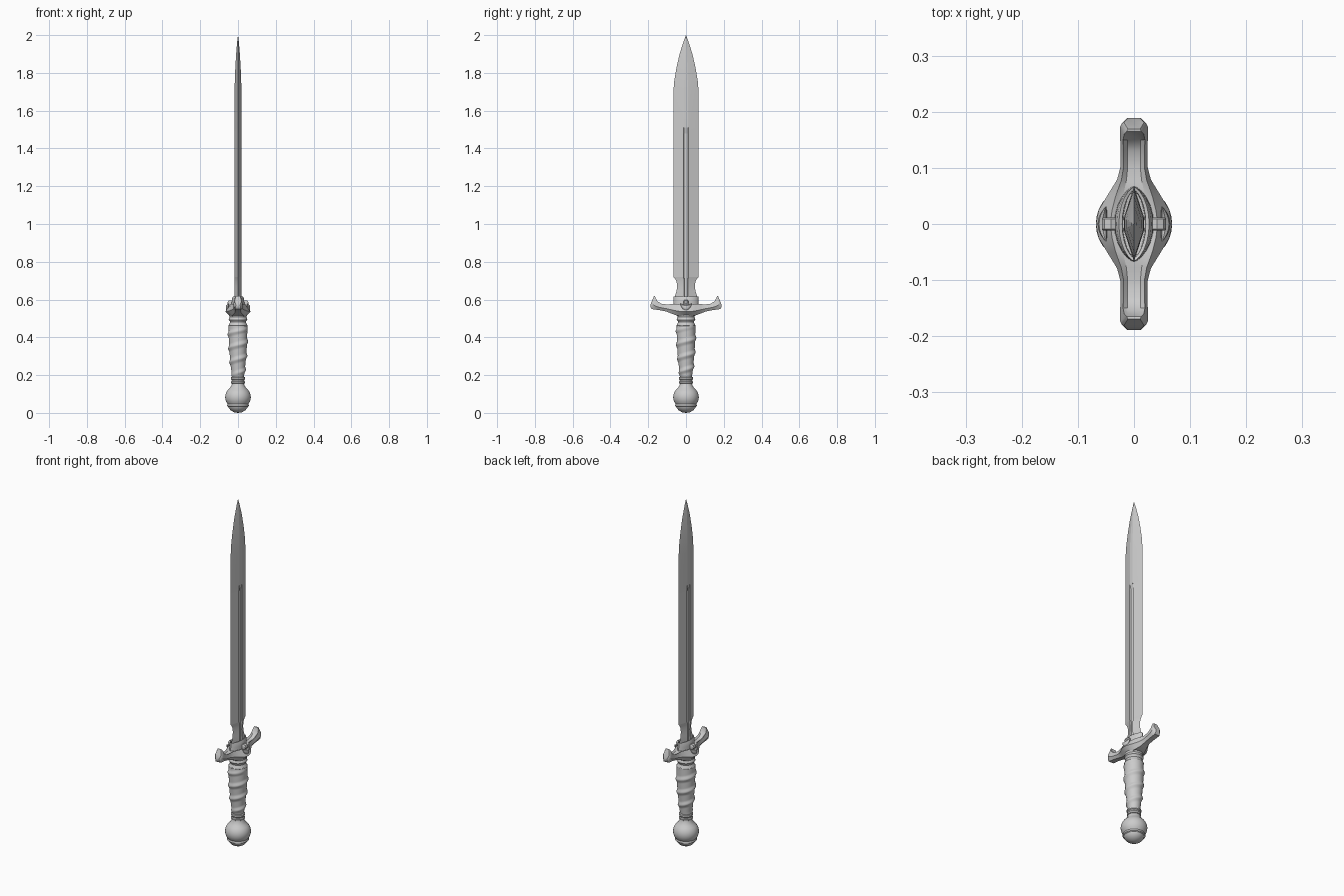
import bpy, bmesh
from math import sin, cos, pi, radians

cube = bpy.data.objects.get("Cube")
if cube:
    bpy.data.objects.remove(cube)

steel = bpy.data.materials.new("light_grey_steel")
steel.use_nodes = True
GREY = (0.6, 0.6, 0.6, 1)
steel.diffuse_color = GREY
steel.node_tree.nodes["Principled BSDF"].inputs["Base Color"].default_value = GREY


def loft(name, rings, angle=35, closed=False):
    """Skin a list of equally long point rings; cap the ends unless closed."""
    bm = bmesh.new()
    rows = [[bm.verts.new(p) for p in ring] for ring in rings]
    n = len(rows[0])
    pairs = list(zip(rows, rows[1:]))
    if closed:
        pairs.append((rows[-1], rows[0]))
    else:
        bm.faces.new(rows[0])
        bm.faces.new(rows[-1])
    for a, b in pairs:
        for i in range(n):
            j = (i + 1) % n
            bm.faces.new((a[i], a[j], b[j], b[i]))
    bmesh.ops.remove_doubles(bm, verts=bm.verts, dist=0.00001)
    bmesh.ops.recalc_face_normals(bm, faces=bm.faces)
    mesh = bpy.data.meshes.new(name)
    bm.to_mesh(mesh)
    bm.free()
    obj = bpy.data.objects.new(name, mesh)
    bpy.context.collection.objects.link(obj)
    mesh.materials.append(steel)
    bpy.ops.object.select_all(action='DESELECT')
    bpy.context.view_layer.objects.active = obj
    obj.select_set(True)
    bpy.ops.object.shade_smooth_by_angle(angle=radians(angle))
    return obj


def circle(r, z, n=32):
    return [(r * cos(2 * pi * i / n), r * sin(2 * pi * i / n), z) for i in range(n)]


def lathe(name, profile):
    return loft(name, [circle(r, z) for r, z in profile])


# Blade: z, half width, half thickness, fuller depth
blade = [(0.55, .058, .018, .007), (0.62, .058, .018, .007), (0.645, .05, .018, .007),
         (0.67, .047, .018, .007), (0.695, .05, .018, .007), (0.71, .058, .018, .007),
         (0.72, .067, .018, .007), (1.48, .067, .018, .007), (1.51, .067, .018, 0),
         (1.7, .067, .018, 0), (1.76, .062, .017, 0), (1.83, .05, .014, 0),
         (1.9, .034, .01, 0), (1.96, .015, .005, 0), (2.0, .0003, .0003, 0)]


def blade_ring(z, w, t, d):
    f, g = w * 0.2, w * 0.15
    half = [(t * .96, -f), (t - d, -g), (t - d * .8 if d else t, 0), (t - d, g), (t * .96, f)]
    return ([(0, -w, z)] + [(x, y, z) for x, y in half] + [(0, w, z)]
            + [(-x, y, z) for x, y in reversed(half)])


loft("blade", [blade_ring(*s) for s in blade], 8)

# Pommel, neck rings and the collar above the grip
pommel = [(.001, 0), (.02, .003), (.038, .013), (.05, .027), (.052, .033), (.058, .037)]
pommel += [(.068 * cos(a), .083 + .062 * sin(a)) for a in [radians(d) for d in range(-35, 61, 12)]]
pommel += [(.034, .146), (.032, .155)]
lathe("pommel", pommel)
lathe("neck_ring", [(.03, .153), (.036, .157), (.037, .165), (.033, .17),
                    (.034, .176), (.038, .18), (.037, .188), (.03, .192)])
lathe("grip_collar", [(.046, .455), (.05, .462), (.045, .472), (.042, .48), (.044, .487),
                      (.049, .493), (.048, .502), (.044, .507), (.047, .515), (.046, .54)])


# Grip with a spiral ridge
def grip_ring(z, n=32):
    k = (z - .185) / .28
    base = .031 + .018 * sin(min(k * 1.15, 1) * pi / 2)
    fade = min(1, k * 8, (1 - k) * 8)
    pts = []
    for i in range(n):
        phase = ((z - .19) / .075 - i / n) % 1
        r = base + .007 * fade * max(0, 1 - abs(phase - .5) / .24)
        a = 2 * pi * i / n
        pts.append((r * cos(a), r * sin(a), z))
    return pts


loft("grip", [grip_ring(.185 + .28 * i / 56) for i in range(57)], 40)

# Crossguard: bottom y, bottom z, top y, top z, half width, rim ratio, trough depth
arm = [(0, .512, 0, .572, .068, .62, .004), (.025, .512, .025, .573, .063, .62, .005),
       (.05, .516, .05, .576, .048, .68, .006), (.08, .527, .078, .576, .03, .75, .008),
       (.105, .537, .1, .574, .024, .78, .009), (.14, .544, .13, .578, .024, .78, .009),
       (.165, .547, .15, .59, .025, .78, .008), (.182, .55, .16, .606, .025, .7, .005),
       (.188, .56, .165, .62, .022, .6, .001), (.189, .572, .169, .62, .018, .6, 0)]


def arm_ring(side, yb, zb, yt, zt, w, rim, d):
    ym, zm = yb + (yt - yb) * .4, zb + (zt - zb) * .4
    half = [(w * .6, yb, zb), (w, ym, zm), (w * rim, yt, zt), (w * rim * .6, yt, zt - d)]
    pts = half + [(-x, y, z) for x, y, z in reversed(half)]
    return [(x, side * y, z) for x, y, z in pts]


guard = [arm_ring(-1, *s) for s in reversed(arm[1:])] + [arm_ring(1, *s) for s in arm]
loft("crossguard", guard, 30)


# Pointed oval collar around the blade root
def lens(x, y, z, n=24):
    pts = []
    for i in range(n):
        a = 2 * pi * i / n
        c = cos(a)
        pts.append((x * abs(c) ** 1.3 * (1 if c > 0 else -1), y * sin(a), z))
    return pts


loft("blade_collar", [lens(.036, .068, .55), lens(.034, .066, .59), lens(.031, .066, .608),
                      lens(.027, .066, .615), lens(.021, .06, .613), lens(.019, .058, .55)],
     35, closed=True)


# Anchor-shaped ornament on each flat side: a crescent and its stem
def bar(name, path, side):
    """Path entries: x, y, z, half size along x, half height."""
    rings = []
    for x, y, z, a, h in path:
        rings.append([(side * (x + a * cos(t)), y, z + h * sin(t))
                      for t in [pi / 4 + k * pi / 4 for k in range(8)]])
    return loft(name, rings, 40)


for side, label in ((1, "left"), (-1, "right")):
    crescent = []
    for i in range(-6, 7):
        u = i / 6
        crescent.append((.056 - .006 * u * u, .031 * u, .556 + .022 * u * u,
                         .0008 + .008 * (1 - u * u), .002 + .014 * (1 - u * u)))
    bar(label + "_crescent", crescent, side)
    bar(label + "_stem", [(.041, -.012, .58, .014, .012), (.041, -.009, .582, .016, .015),
                          (.041, .009, .582, .016, .015), (.041, .012, .58, .014, .012)], side)
